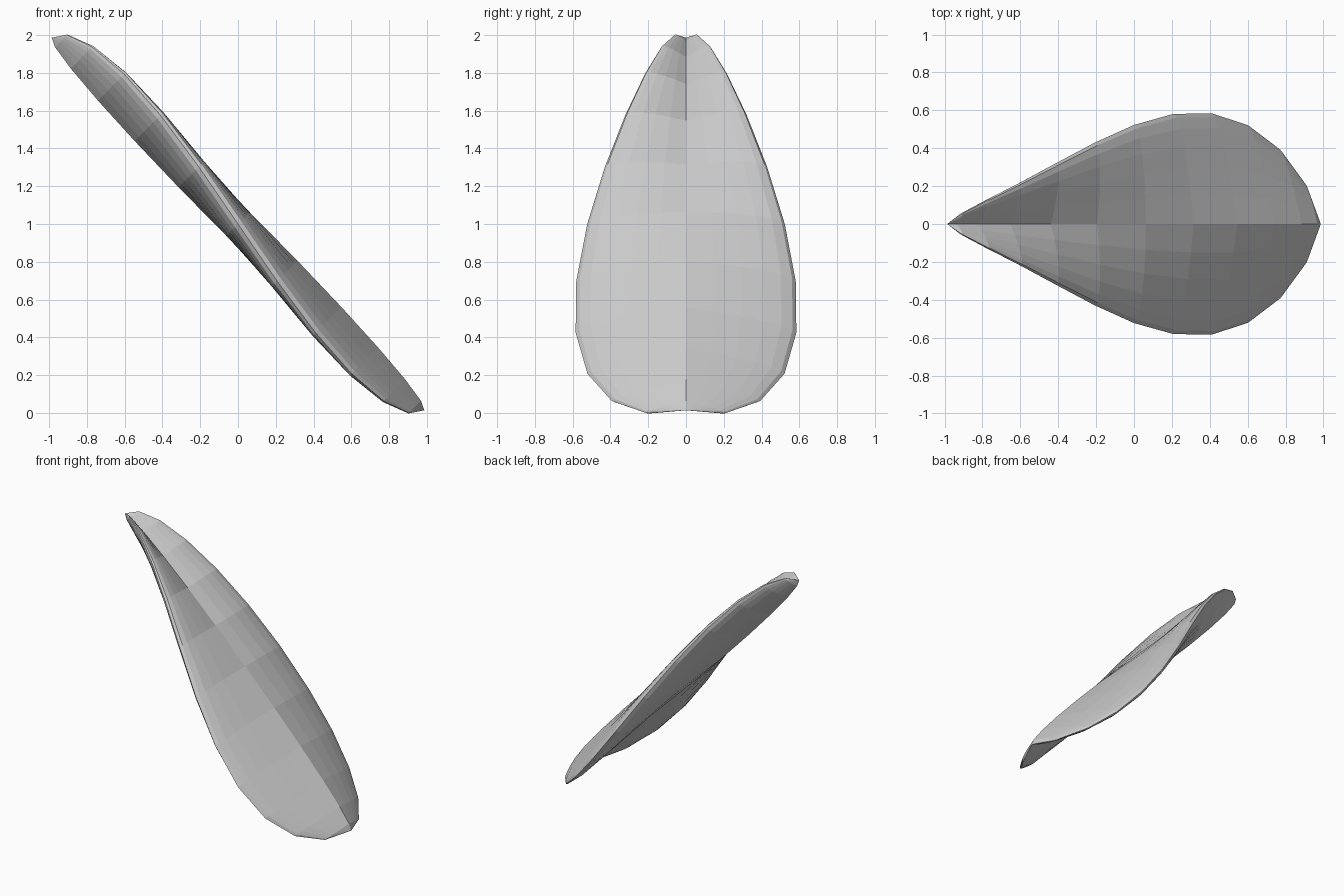
import bpy, bmesh
from math import sqrt

if "Cube" in bpy.data.objects:
    bpy.data.objects.remove(bpy.data.objects["Cube"])

HALF_LENGTH, HALF_WIDTH, HALF_THICK = 1.395, 0.523, 0.088
TAPER, FOLD = 0.58, 0.27

# Petal: a UV sphere with its poles at the two tips, flattened, tapered and creased
bm = bmesh.new()
bmesh.ops.create_uvsphere(bm, u_segments=24, v_segments=12, radius=1)
for v in bm.verts:
    across, normal, along = v.co              # along = +1 at the upper, pointed tip
    s = -HALF_LENGTH * along
    y = HALF_WIDTH * across * (1 - TAPER * along)
    # V-shaped trough near the top turns into a ridge near the bottom
    n = HALF_THICK * normal + FOLD * along * abs(across)
    # lean the petal 45 degrees
    v.co = ((s + n) / sqrt(2), y, 1 + (n - s) / sqrt(2))
bmesh.ops.recalc_face_normals(bm, faces=bm.faces)

mesh = bpy.data.meshes.new("petal")
bm.to_mesh(mesh)
bm.free()
petal = bpy.data.objects.new("petal", mesh)
bpy.context.collection.objects.link(petal)
